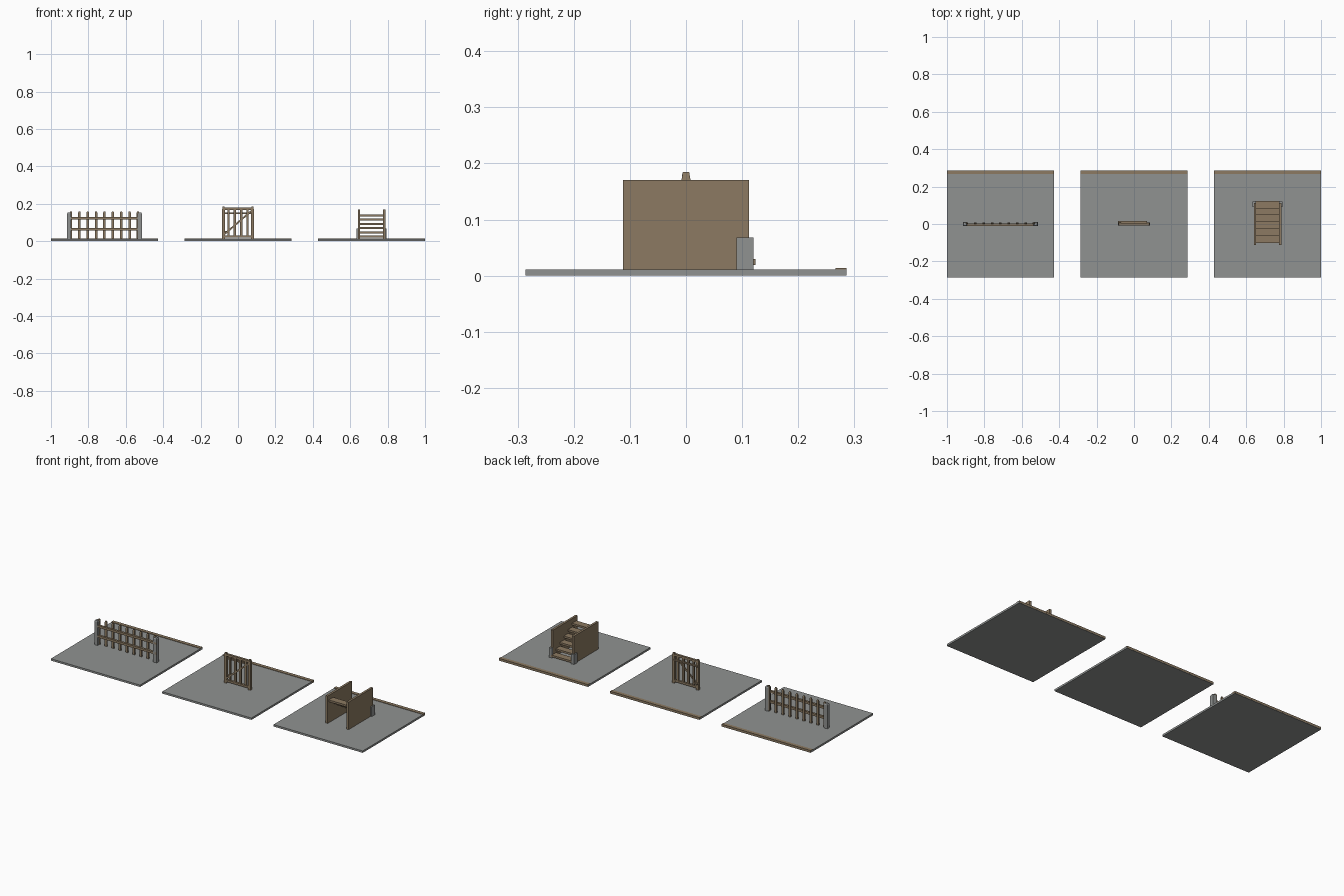
import bpy, bmesh, math
from mathutils import Matrix

if "Cube" in bpy.data.objects:
    bpy.data.objects.remove(bpy.data.objects["Cube"])


def material(name, rgb):
    m = bpy.data.materials.new(name)
    m.diffuse_color = (*rgb, 1)
    m.use_nodes = True
    m.node_tree.nodes["Principled BSDF"].inputs["Base Color"].default_value = m.diffuse_color
    return m


STONE = material("stone grey", (0.28, 0.29, 0.285))
WOOD = material("weathered wood", (0.262, 0.195, 0.122))


def finish(name, bm, mat):
    me = bpy.data.meshes.new(name)
    bm.to_mesh(me)
    bm.free()
    me.materials.append(mat)
    ob = bpy.data.objects.new(name, me)
    bpy.context.collection.objects.link(ob)
    return ob


def box(name, x, y, z, mat, tilt=0.0, taper=1.0):
    """Box from (min, max) ranges; tilt turns it about y, taper narrows its top."""
    bm = bmesh.new()
    bmesh.ops.create_cube(bm, size=1)
    for v in bm.verts:
        k = taper if v.co.z > 0 else 1
        v.co.x *= (x[1] - x[0]) * k
        v.co.y *= (y[1] - y[0]) * k
        v.co.z *= z[1] - z[0]
    bm.transform(Matrix.Translation(((x[0] + x[1]) / 2, (y[0] + y[1]) / 2, (z[0] + z[1]) / 2))
                 @ Matrix.Rotation(tilt, 4, 'Y'))
    return finish(name, bm, mat)


def about(c, w):
    return (c - w / 2, c + w / 2)


G = 0.011  # top of the base slabs
FENCE, STAIR = -0.714, 0.714

# Bases with a wooden edging strip at the back
for n, cx in (("fence", FENCE), ("gate", 0), ("stair", STAIR)):
    box(n + "_base", about(cx, 0.572), (-0.286, 0.286), (0, G), STONE)
    box(n + "_base_edging", about(cx, 0.572), (0.266, 0.2862), (0.002, 0.0135), WOOD)

# Fence: stone end posts, two rails, nine pickets
for s in (-1, 1):
    box("fence_post", about(FENCE + s * 0.189, 0.022), about(0, 0.022), (G, 0.147), STONE)
    box("fence_post_cap", about(FENCE + s * 0.189, 0.022), about(0, 0.022),
        (0.147, 0.153), STONE, taper=0.7)
for z in (0.064, 0.122):
    box("fence_rail", about(FENCE, 0.396), (-0.011, 0.002), about(z, 0.013), WOOD)
for i in range(9):
    x = FENCE + (i - 4) * 0.0447
    box("fence_picket", about(x, 0.013), (0.0, 0.008), (G + 0.003, 0.153), WOOD)
    box("fence_picket_tip", about(x, 0.013), (0.0, 0.008), (0.153, 0.16), WOOD, taper=0.6)

# Gate: stiles with tapered tips, rails, slats and a diagonal brace
for s in (-1, 1):
    x = s * 0.077
    box("gate_stile", about(x, 0.015), about(0, 0.016), (G, 0.17), WOOD)
    box("gate_stile_tip", about(x, 0.015), about(0, 0.016), (0.17, 0.185), WOOD, taper=0.7)
for z in (0.025, 0.174):
    box("gate_rail", about(0, 0.154), (-0.007, 0.006), about(z, 0.012), WOOD)
for i in range(4):
    box("gate_slat", about((i - 1.5) * 0.0335, 0.012), (-0.004, 0.005), (0.02, 0.174), WOOD)
box("gate_brace", about(0, 0.19), (-0.0075, -0.002), about(0.1, 0.009), WOOD,
    tilt=-math.atan2(0.125, 0.145))
for z in (0.05, 0.15):
    box("gate_hinge", (-0.085, 0.07), (0.005, 0.015), about(z, 0.008), WOOD) if z > 0.1 else \
        box("gate_hinge", (-0.085, -0.06), (0.005, 0.015), about(z, 0.008), WOOD)

# Stairs: side panels, stone foot posts, six open treads rising to the front
for s in (-1, 1):
    box("stair_side_panel", about(STAIR + s * 0.067, 0.013), (-0.112, 0.112), (G, 0.17), WOOD)
    box("stair_foot_post", about(STAIR + s * 0.071, 0.018), (0.09, 0.12), (G, 0.068), STONE)
for i in range(6):
    y = 0.104 - i * 0.0372
    box("stair_tread", about(STAIR, 0.13), about(y, 0.04), about(0.0245 + i * 0.0228, 0.011), WOOD)
